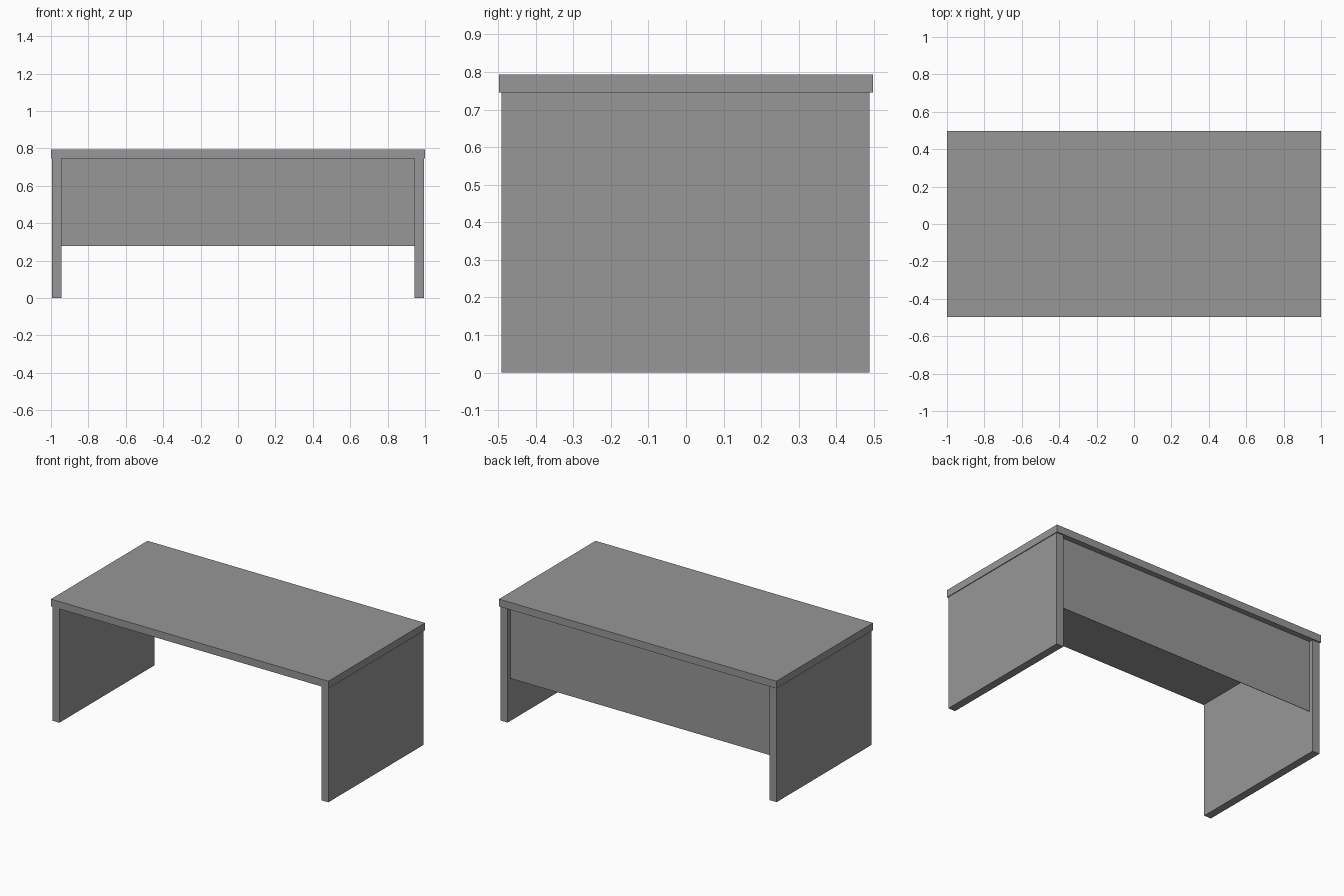
import bpy

# Remove the default cube
cube = bpy.data.objects.get("Cube")
if cube:
    bpy.data.objects.remove(cube, do_unlink=True)

# Single grey finish
grey = bpy.data.materials.new("desk_grey")
grey.use_nodes = True
colour = (0.31, 0.31, 0.31, 1)
grey.diffuse_color = colour
grey.node_tree.nodes["Principled BSDF"].inputs["Base Color"].default_value = colour


def box(name, low, high):
    """Flat-sided board spanning two opposite corners."""
    centre = [(a + b) / 2 for a, b in zip(low, high)]
    size = [b - a for a, b in zip(low, high)]
    bpy.ops.mesh.primitive_cube_add(size=1, location=centre)
    obj = bpy.context.object
    obj.name = name
    obj.scale = size
    bpy.ops.object.transform_apply(location=False, rotation=False, scale=True)
    obj.data.materials.append(grey)
    return obj


TOP, UNDER = 0.793, 0.745
OUTER, INNER = 0.995, 0.944
FRONT, BACK = -0.491, 0.488

# Desktop
box("desktop", (-1, -0.497, UNDER), (1, 0.497, TOP))

# Side panels that stand on the floor
box("left_side_panel", (INNER, FRONT, 0), (OUTER, BACK, UNDER))
box("right_side_panel", (-OUTER, FRONT, 0), (-INNER, BACK, UNDER))

# Thin panel between the sides, set in slightly from the back
box("back_panel", (-INNER, 0.458, 0.278), (INNER, 0.461, UNDER))
